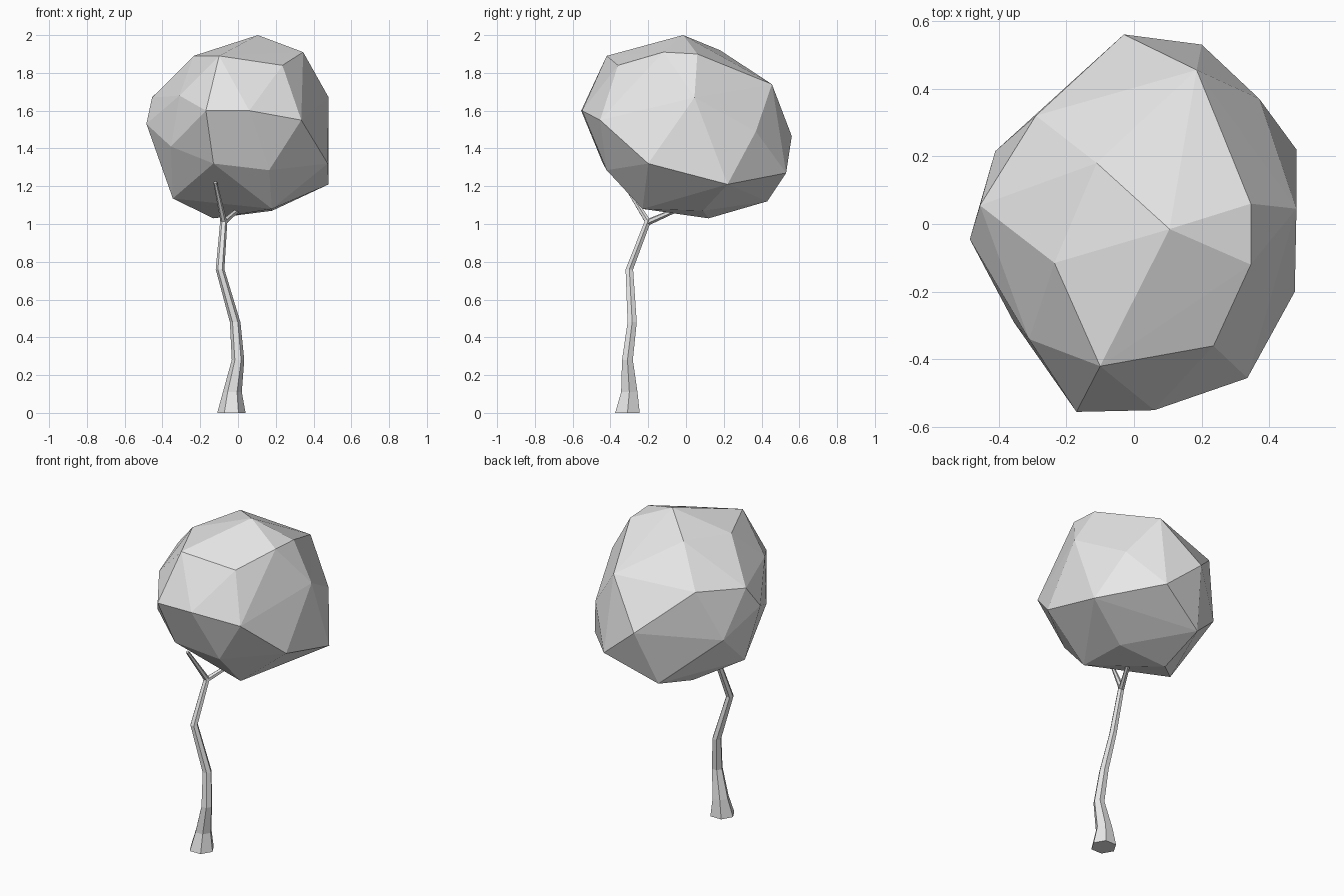
import bpy
import bmesh
from math import cos, sin, pi
from mathutils import Vector

# Remove the default cube only
default_cube = bpy.data.objects.get("Cube")
if default_cube:
    bpy.data.objects.remove(default_cube, do_unlink=True)


def make_material(name, colour):
    material = bpy.data.materials.new(name)
    material.use_nodes = True
    material.diffuse_color = colour
    shader = material.node_tree.nodes.get("Principled BSDF")
    shader.inputs["Base Color"].default_value = colour
    return material


def make_object(name, bm, material):
    """Turn a bmesh into a flat shaded object with one material."""
    bmesh.ops.recalc_face_normals(bm, faces=bm.faces)
    mesh = bpy.data.meshes.new(name)
    bm.to_mesh(mesh)
    bm.free()
    mesh.materials.append(material)
    obj = bpy.data.objects.new(name, mesh)
    bpy.context.collection.objects.link(obj)
    return obj


def make_limb(name, path, radii, material, sides=6, follow_path=False):
    """Tapered tube through the path; rings stay level unless follow_path."""
    bm = bmesh.new()
    points = [Vector(p) for p in path]
    up = Vector((0, 0, 1))
    rings = []
    for i, (centre, radius) in enumerate(zip(points, radii)):
        before = points[max(i - 1, 0)]
        after = points[min(i + 1, len(points) - 1)]
        axis = (after - before).normalized() if follow_path else up
        turn = up.rotation_difference(axis)
        ring = []
        for k in range(sides):
            angle = 2 * pi * k / sides
            offset = Vector((cos(angle), sin(angle), 0)) * radius
            ring.append(bm.verts.new(centre + turn @ offset))
        rings.append(ring)
    for low, high in zip(rings, rings[1:]):
        for k in range(sides):
            n = (k + 1) % sides
            bm.faces.new((low[k], low[n], high[n], high[k]))
    bm.faces.new(rings[0][::-1])
    bm.faces.new(rings[-1])
    return make_object(name, bm, material)


def make_faceted_hull(name, tiers, material):
    """Faceted solid wrapped around tiers of corner points."""
    bm = bmesh.new()
    for tier in tiers:
        for corner in tier:
            bm.verts.new(corner)
    hull = bmesh.ops.convex_hull(bm, input=bm.verts, use_existing_faces=False)
    unused = {g for g in hull["geom_interior"] + hull["geom_unused"]
              if isinstance(g, bmesh.types.BMVert)}
    bmesh.ops.delete(bm, geom=list(unused), context="VERTS")
    return make_object(name, bm, material)


grey = make_material("pale_grey", (0.8, 0.8, 0.8, 1))

# Crooked trunk with a flared foot
trunk_path = [(-.035, -.31, 0), (-.03, -.3, .11), (0, -.31, .28),
              (-.015, -.285, .48), (-.095, -.3, .76), (-.075, -.2, 1.02)]
make_limb("trunk", trunk_path, (.075, .05, .033, .028, .023, .019), grey)

# Fork carrying the crown
fork = (-.075, -.2, 1.01)
make_limb("front_branch", [fork, (-.12, -.33, 1.22)], (.017, .01),
          grey, follow_path=True)
make_limb("back_branch", [fork, (.04, .03, 1.11)], (.017, .01),
          grey, follow_path=True)

# Faceted crown, from its underside to its top
underside = [(-.13, .12, 1.03), (.18, .09, 1.07), (.18, -.23, 1.08),
             (-.345, -.09, 1.135), (-.11, .43, 1.12)]
lower_tier = [(.475, -.2, 1.32), (.48, .22, 1.21), (.2, .53, 1.27),
              (-.41, .215, 1.39), (-.355, -.29, 1.41),
              (-.13, -.44, 1.32), (.165, -.42, 1.285)]
middle_tier = [(.335, -.455, 1.55), (.06, -.55, 1.6), (-.17, -.555, 1.6),
               (-.485, -.045, 1.53), (-.03, .56, 1.465), (.37, .37, 1.49)]
upper_tier = [(.48, .045, 1.67), (.185, .455, 1.74), (-.29, .32, 1.7),
              (-.455, .055, 1.67), (-.31, -.34, 1.68)]
top_tier = [(.105, -.015, 2), (.345, .06, 1.9), (.345, -.12, 1.91),
            (.235, -.36, 1.84), (-.1, -.42, 1.89), (-.235, -.115, 1.89),
            (-.11, .18, 1.92)]
make_faceted_hull("crown", [underside, lower_tier, middle_tier,
                            upper_tier, top_tier], grey)
